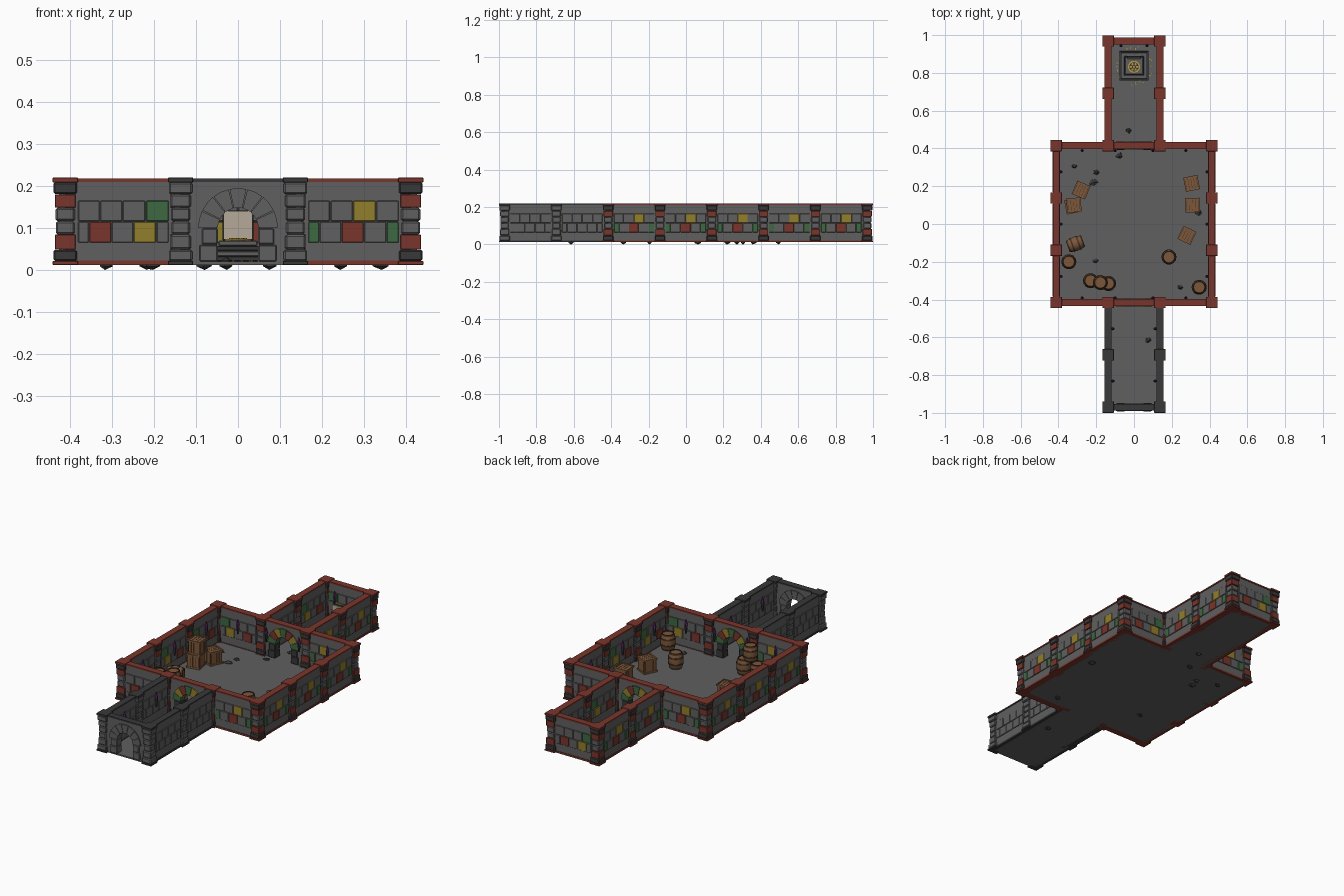
import bpy, bmesh, math, random
from mathutils import Matrix, Vector

random.seed(4)
if "Cube" in bpy.data.objects:
    bpy.data.objects.remove(bpy.data.objects["Cube"])

# Palette
COLOURS = {
    "stone grey": (0.115, 0.115, 0.115), "dark stone": (0.04, 0.04, 0.042),
    "brick red": (0.19, 0.036, 0.025), "moss green": (0.048, 0.14, 0.055),
    "ochre yellow": (0.29, 0.21, 0.025), "wood": (0.20, 0.095, 0.042),
    "dark wood": (0.055, 0.03, 0.018), "violet": (0.10, 0.02, 0.14),
    "parchment": (0.46, 0.40, 0.32), "gold": (0.5, 0.33, 0.05)}
MATS = []
for label, rgb in COLOURS.items():
    m = bpy.data.materials.new(label)
    m.use_nodes = True
    m.diffuse_color = (*rgb, 1)
    m.node_tree.nodes["Principled BSDF"].inputs["Base Color"].default_value = (*rgb, 1)
    MATS.append(m)
GREY, DARK, RED, GREEN, YELLOW, WOOD, DWOOD, VIOLET, PAPER, GOLD = range(10)

FLOOR, TOP, THICK, BAY = 0.02, 0.21, 0.03, 0.277
YS = [-0.97 + BAY * i for i in range(8)]
XI, XO = 0.137, 0.412


def finish(bm, name, smooth=False):
    bmesh.ops.recalc_face_normals(bm, faces=bm.faces)
    me = bpy.data.meshes.new(name)
    bm.to_mesh(me)
    bm.free()
    for m in MATS:
        me.materials.append(m)
    ob = bpy.data.objects.new(name, me)
    bpy.context.collection.objects.link(ob)
    if smooth:
        for o in bpy.context.selected_objects:
            o.select_set(False)
        ob.select_set(True)
        bpy.context.view_layer.objects.active = ob
        bpy.ops.object.shade_smooth_by_angle()
    return ob


def box(bm, lo, hi, mat, M=Matrix(), bevel=0):
    lo, hi = Vector(lo), Vector(hi)
    S = Matrix.Translation((lo + hi) / 2) @ Matrix.Diagonal((*(hi - lo), 1))
    vs = bmesh.ops.create_cube(bm, size=1, matrix=M @ S)["verts"]
    faces = {f for v in vs for f in v.link_faces}
    for f in faces:
        f.material_index = mat
    if bevel:
        edges = list({e for v in vs for e in v.link_edges})
        bmesh.ops.bevel(bm, geom=edges, offset=bevel, segments=1, affect='EDGES', material=mat)


def prism(bm, outline, y0, y1, mat, M):
    """Extrude an x/z outline between two depths."""
    a, b = ([bm.verts.new(M @ Vector((x, y, z))) for x, z in outline] for y in (y0, y1))
    faces = [bm.faces.new(a), bm.faces.new(b[::-1])]
    for i in range(len(a)):
        j = (i + 1) % len(a)
        faces.append(bm.faces.new((a[i], b[i], b[j], a[j])))
    for f in faces:
        f.material_index = mat


def lathe(bm, profile, M, sides=14):
    """Rings of (radius, z, material), capped at both ends."""
    rings = [[bm.verts.new(M @ Vector((r * math.cos(t), r * math.sin(t), z)))
              for t in (math.tau * k / sides for k in range(sides))] for r, z, _ in profile]
    for n, (a, b) in enumerate(zip(rings, rings[1:])):
        for k in range(sides):
            f = bm.faces.new((a[k], a[(k + 1) % sides], b[(k + 1) % sides], b[k]))
            f.material_index = profile[n][2]
    for ring, p in ((rings[0][::-1], profile[0]), (rings[-1], profile[-1])):
        bm.faces.new(ring).material_index = p[2]


# Brick courses: end positions along the bay, and colours for each pattern
LOWER, UPPER = (0.03, 0.057, 0.11, 0.163, 0.217, 0.247), (0.03, 0.083, 0.137, 0.192, 0.247)
PATTERNS = {
    "plain": ((GREY,) * 5, (GREY,) * 4),
    "a": ((GREEN, GREY, RED, GREY, GREEN), (GREY, GREY, YELLOW, GREY)),
    "b": ((GREY, RED, GREY, YELLOW, GREY), (GREY, GREY, GREY, GREEN))}


def frame(p, q):
    """Local frame along a wall, with the outside at local -y."""
    d = Vector((q[0] - p[0], q[1] - p[1]))
    return (Matrix.Translation((*p, 0)) @ Matrix.Rotation(math.atan2(d.y, d.x), 4, 'Z'), d.length)


def trims(bm, L, trim, M, base=True):
    h = THICK / 2 + 0.003
    box(bm, (0, -h, TOP), (L, h, 0.218), trim, M)
    if base:
        box(bm, (0, -h, 0.012), (L, h, FLOOR + 0.002), trim, M)


def torch(bm, x, side, M):
    y = side * (THICK / 2 + 0.01)
    box(bm, (x - 0.005, min(0, y), 0.122), (x + 0.005, max(0, y), 0.13), DARK, M)
    lathe(bm, [(0.004, 0.10, DARK), (0.008, 0.14, VIOLET), (0.009, 0.152, VIOLET), (0.001, 0.18, VIOLET)],
          M @ Matrix.Translation((x, y, 0)), 6)


def wall(name, p, q, outer, inner, trim, torches=(0.5,)):
    M, L = frame(p, q)
    bm = bmesh.new()
    h = THICK / 2
    box(bm, (0, -h, 0.014), (L, h, TOP), GREY, M)
    for side, pattern in ((-1, outer), (1, inner)):
        for ends, cols, z in zip((LOWER, UPPER), PATTERNS[pattern], (0.065, 0.116)):
            for a, b, c in zip(ends, ends[1:], cols):
                y = sorted((side * (h - 0.004), side * (h + 0.004)))
                box(bm, (a + 0.001, y[0], z), (b - 0.001, y[1], z + 0.049), c, M, 0.0015)
    trims(bm, L, trim, M)
    for t in torches:
        torch(bm, t * L, 1, M)
    finish(bm, name)


def arch_wall(name, p, q, colours, jamb, trim, lit):
    M, L = frame(p, q)
    M = M @ Matrix.Translation((L / 2, 0, 0))
    bm = bmesh.new()
    h, w, r, spring = THICK / 2, L / 2, 0.05, 0.1
    arc = lambda rad, t: (-rad * math.cos(t), spring + rad * math.sin(t))
    opening = [arc(r, math.pi * k / 14) for k in range(15)]
    prism(bm, [(-w, FLOOR), (-r, FLOOR)] + opening + [(r, FLOOR), (w, FLOOR), (w, TOP), (-w, TOP)],
          -h, h, GREY, M)
    # Arch stones
    n = 7
    for k in range(n):
        t0, t1 = (math.pi * (k + e) / n for e in (0.03, 0.97))
        ts = [t0 + (t1 - t0) * i / 2 for i in range(3)]
        prism(bm, [arc(r - 0.002, t) for t in ts] + [arc(0.095, t) for t in reversed(ts)],
              -h - 0.006, h + 0.006, colours[k % len(colours)], M)
    # Jamb stones
    for s in (-1, 1):
        for z0, z1, out in ((FLOOR, 0.06, 0.092), (0.061, 0.099, 0.086)):
            x = sorted((s * 0.048, s * out))
            box(bm, (x[0], -h - 0.007, z0), (x[1], h + 0.007, z1), jamb, M, 0.003)
        if lit:
            torch(bm, s * 0.1, lit, M)
    trims(bm, L, trim, M @ Matrix.Translation((-L / 2, 0, 0)), False)
    box(bm, (-w, -h, 0.012), (w, h, FLOOR), GREY, M)
    finish(bm, name)


def pillar(p, trim, accent, cap):
    bm = bmesh.new()
    M = Matrix.Translation((*p, 0))
    stack = [(0.012, 0.021, 0.03, trim), (0.021, 0.048, 0.028, cap), (0.049, 0.084, 0.0245, accent),
             (0.085, 0.116, 0.022, GREY), (0.117, 0.148, 0.023, GREY), (0.149, 0.18, 0.0245, accent),
             (0.181, 0.209, 0.028, cap), (0.209, 0.22, 0.03, trim)]
    for z0, z1, r, c in stack:
        box(bm, (-r, -r, z0), (r, r, z1), c, M, 0.001 if c == trim else 0.004)
    finish(bm, "pillar")


# Floors
bm = bmesh.new()
box(bm, (-XO, YS[2], 0.012), (XO, YS[5], FLOOR), GREY)
box(bm, (-XI, YS[0], 0.012), (XI, YS[2], FLOOR), GREY)
box(bm, (-XI, YS[5], 0.012), (XI, YS[7], FLOOR), GREY)
finish(bm, "floor")

# Side walls and pillars, mirrored left and right
for s in (-1, 1):
    for i in range(7):
        x = XO if 2 <= i < 5 else XI
        ends = [(s * x, YS[i]), (s * x, YS[i + 1])][::s]
        south = i < 2
        wall("side_wall", *ends, "plain" if south else "a", "plain" if south else "b",
             DARK if south else RED, () if i > 4 else (0.5,))
    for i, y in enumerate(YS):
        style = (DARK, GREY, GREY) if i < 2 else (RED, RED, DARK)
        pillar((s * XI, y), *style) if i not in (3, 4) else None
        if 2 <= i <= 5:
            pillar((s * XO, y), *style)

# Cross walls and doorways
gay_stones = (GREEN, YELLOW, RED)
for y, d in ((YS[2], 1), (YS[5], -1)):
    wall("hall_end_wall", (-d * XO, y), (-d * XI, y), "b", "a", RED)
    wall("hall_end_wall", (d * XI, y), (d * XO, y), "a", "b", RED)
    arch_wall("hall_doorway", (-d * XI, y), (d * XI, y), gay_stones, DARK, RED, 1)
arch_wall("entrance_doorway", (-XI, YS[0]), (XI, YS[0]), (GREY,), GREY, DARK, 0)
wall("shrine_end_wall", (XI, YS[7]), (-XI, YS[7]), "b", "b", RED, (0.25, 0.75))

# Stepped dais with upright tablet, medallion and coins
bm = bmesh.new()
DY = 0.837
for k, r in enumerate((0.078, 0.07, 0.052, 0.046)):
    z = FLOOR + 0.0125 * k
    box(bm, (-r, DY - r, z), (r, DY + r, z + 0.0125), DARK if k % 2 == 0 else GREY, bevel=0.002)
finish(bm, "dais")
bm = bmesh.new()
box(bm, (-0.037, 0.876, 0.07), (0.037, 0.89, 0.142), DARK, bevel=0.002)
box(bm, (-0.034, 0.872, 0.072), (0.034, 0.877, 0.14), PAPER)
finish(bm, "tablet")
bm = bmesh.new()
lathe(bm, [(0.032, 0.07, GOLD), (0.032, 0.074, GOLD), (0.025, 0.074, DARK), (0.025, 0.072, DARK)],
      Matrix.Translation((0, 0.832, 0)), 16)
for k in range(7):
    t = math.tau * k / 6
    c = (0.016 * math.cos(t), 0.832 + 0.016 * math.sin(t), 0.071) if k < 6 else (0, 0.832, 0.071)
    lathe(bm, [(0.006, 0, GOLD), (0.006, 0.005, GOLD)], Matrix.Translation(c), 8)
finish(bm, "medallion")
bm = bmesh.new()
for k in range(36):
    t, r = random.uniform(0, math.tau), random.uniform(0.085, 0.105)
    c = (r * math.cos(t), DY + r * math.sin(t), FLOOR)
    lathe(bm, [(0.003, 0, GOLD), (0.003, 0.002, GOLD)], Matrix.Translation(c), 6)
finish(bm, "coins")


# Barrels
def barrel(x, y, z=FLOOR, lying=False):
    bm = bmesh.new()
    M = Matrix.Translation((x, y, z))
    if lying:
        M = M @ Matrix.Translation((0, 0, 0.04)) @ Matrix.Rotation(0.35, 4, 'Z') \
            @ Matrix.Rotation(math.pi / 2, 4, 'Y') @ Matrix.Translation((0, 0, -0.043))
    side = [(0.031, 0.0, DWOOD), (0.034, 0.008, WOOD), (0.037, 0.022, DWOOD), (0.039, 0.022, DWOOD),
            (0.040, 0.03, DWOOD), (0.038, 0.03, WOOD)]
    prof = side + [(0.039, 0.043, WOOD)] + [(0.038, 0.056, DWOOD), (0.040, 0.056, DWOOD),
            (0.039, 0.064, DWOOD), (0.037, 0.064, WOOD), (0.034, 0.078, DWOOD),
            (0.031, 0.086, DWOOD), (0.027, 0.086, DWOOD), (0.027, 0.082, WOOD)]
    lathe(bm, prof, M)
    finish(bm, "barrel", True)


for x, y in ((-0.345, -0.2), (-0.23, -0.3), (-0.135, -0.315), (0.185, -0.175), (0.345, -0.335)):
    barrel(x, y)
barrel(-0.178, -0.31, FLOOR + 0.086)
barrel(-0.31, -0.105, lying=True)


# Crates: dark core, planks on every face, corner frame
def crate(x, y, turn, z=FLOOR):
    bm = bmesh.new()
    r = 0.038
    M = Matrix.Translation((x, y, z + r)) @ Matrix.Rotation(turn, 4, 'Z')
    box(bm, (-r + 0.005,) * 3, (r - 0.005,) * 3, DWOOD, M)
    spins = [Matrix.Rotation(k * math.pi / 2, 4, 'Z') for k in range(4)]
    spins += [Matrix.Rotation(k * math.pi / 2, 4, 'X') for k in (1, 3)]
    for S in spins:
        for k in range(4):
            a = -0.03 + 0.0152 * k
            box(bm, (a, -r + 0.002, -0.031), (a + 0.0135, -r + 0.006, 0.031), WOOD, M @ S)
        for e in (-1, 1):
            c = sorted((e * (r - 0.009), e * r))
            box(bm, (-r, -r, c[0]), (r, -r + 0.006, c[1]), WOOD, M @ S)
    finish(bm, "crate")


for x, y, t, lvl in ((-0.28, 0.18, -0.4, 0), (-0.325, 0.095, 0.2, 0), (-0.318, 0.1, 0.08, 1),
                     (0.305, 0.215, 0.2, 0), (0.31, 0.1, 0.03, 0), (0.28, -0.06, -0.45, 0)):
    crate(x, y, t, FLOOR + 0.076 * lvl)

# Rubble sunk through the floor
for x, y, r in ((-0.315, 0.305, 0.018), (-0.2, 0.275, 0.017), (-0.215, 0.22, 0.026), (-0.08, 0.36, 0.02),
                (-0.03, 0.495, 0.018), (0.075, -0.615, 0.02), (-0.205, -0.195, 0.018),
                (0.245, -0.335, 0.016), (0.34, 0.065, 0.024)):
    bm = bmesh.new()
    M = Matrix.Translation((x, y, 0.0155)) @ Matrix.Diagonal((r, r * 0.85, 0.0155, 1))
    bmesh.ops.create_icosphere(bm, subdivisions=1, radius=1, matrix=M)
    for v in bm.verts:
        v.co.xy += Vector((random.uniform(-0.2, 0.2), random.uniform(-0.2, 0.2))) * r
    for f in bm.faces:
        f.material_index = DARK
    finish(bm, "rubble")
